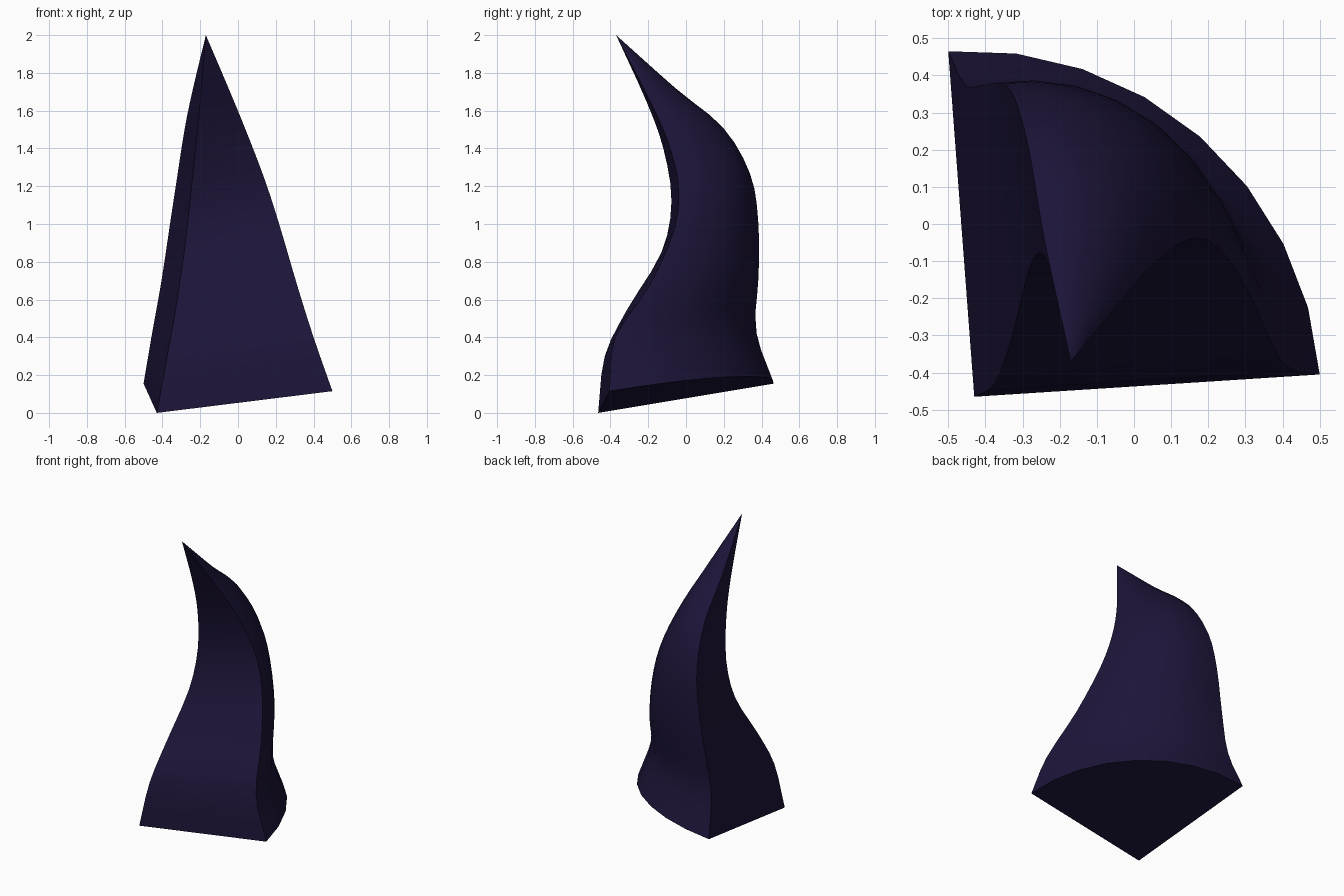
import bpy, bmesh, math
from mathutils import Vector

if "Cube" in bpy.data.objects:
    bpy.data.objects.remove(bpy.data.objects["Cube"])

ARC = 8      # segments on the rounded back
STEPS = 3    # sub-sections between key sections

# The three long edges of the wedge-shaped horn, base to tip
corner_edge = [(-.43, -.465, 0), (-.375, -.43, .3), (-.33, -.31, .55), (-.285, -.13, .85),
               (-.254, -.077, 1.12), (-.225, -.12, 1.4), (-.2, -.21, 1.65), (-.17, -.37, 2)]
right_edge = [(.5, -.405, .115), (.4, -.375, .4), (.312, -.19, .68), (.224, -.06, .98),
              (.147, -.042, 1.22), (.056, -.105, 1.46), (-.038, -.21, 1.69), (-.17, -.37, 2)]
back_edge = [(-.5, .465, .155), (-.455, .374, .42), (-.405, .374, .7), (-.36, .378, 1.0),
             (-.322, .34, 1.25), (-.283, .2, 1.5), (-.24, -.05, 1.71), (-.17, -.37, 2)]


def smooth_path(keys):
    """Catmull-Rom curve through the key points."""
    p = [Vector(k) for k in keys]
    p = [2 * p[0] - p[1]] + p + [2 * p[-1] - p[-2]]
    out = []
    for i in range(1, len(p) - 2):
        a, b, c, d = p[i - 1:i + 3]
        for s in range(STEPS):
            t = s / STEPS
            out.append(0.5 * (2 * b + (c - a) * t + (2 * a - 5 * b + 4 * c - d) * t * t
                              + (3 * b - a - 3 * c + d) * t ** 3))
    return out, p[-2]


# Loft quarter-round sections up to the tip
(corner, tip), (right, _), (back, _) = map(smooth_path, (corner_edge, right_edge, back_edge))
bm = bmesh.new()
rings = []
for c, r, b in zip(corner, right, back):
    ring = [bm.verts.new(c)]
    for i in range(ARC + 1):
        a = math.pi / 2 * i / ARC
        ring.append(bm.verts.new(c + (r - c) * math.cos(a) + (b - c) * math.sin(a)))
    rings.append(ring)
n = ARC + 2
for lo, hi in zip(rings, rings[1:]):
    for i in range(n):
        j = (i + 1) % n
        bm.faces.new((lo[i], lo[j], hi[j], hi[i]))
top = bm.verts.new(tip)
for i in range(n):
    bm.faces.new((rings[-1][i], rings[-1][(i + 1) % n], top))
bm.faces.new(rings[0][::-1])
bmesh.ops.recalc_face_normals(bm, faces=bm.faces)

mesh = bpy.data.meshes.new("curved_horn")
bm.to_mesh(mesh)
bm.free()
horn = bpy.data.objects.new("curved_horn", mesh)
bpy.context.collection.objects.link(horn)

# Dark indigo colour
mat = bpy.data.materials.new("dark_indigo")
mat.diffuse_color = (0.012, 0.007, 0.04, 1)
mat.use_nodes = True
mat.node_tree.nodes["Principled BSDF"].inputs["Base Color"].default_value = mat.diffuse_color
mesh.materials.append(mat)

bpy.context.view_layer.objects.active = horn
horn.select_set(True)
bpy.ops.object.shade_smooth_by_angle(angle=math.radians(30))
